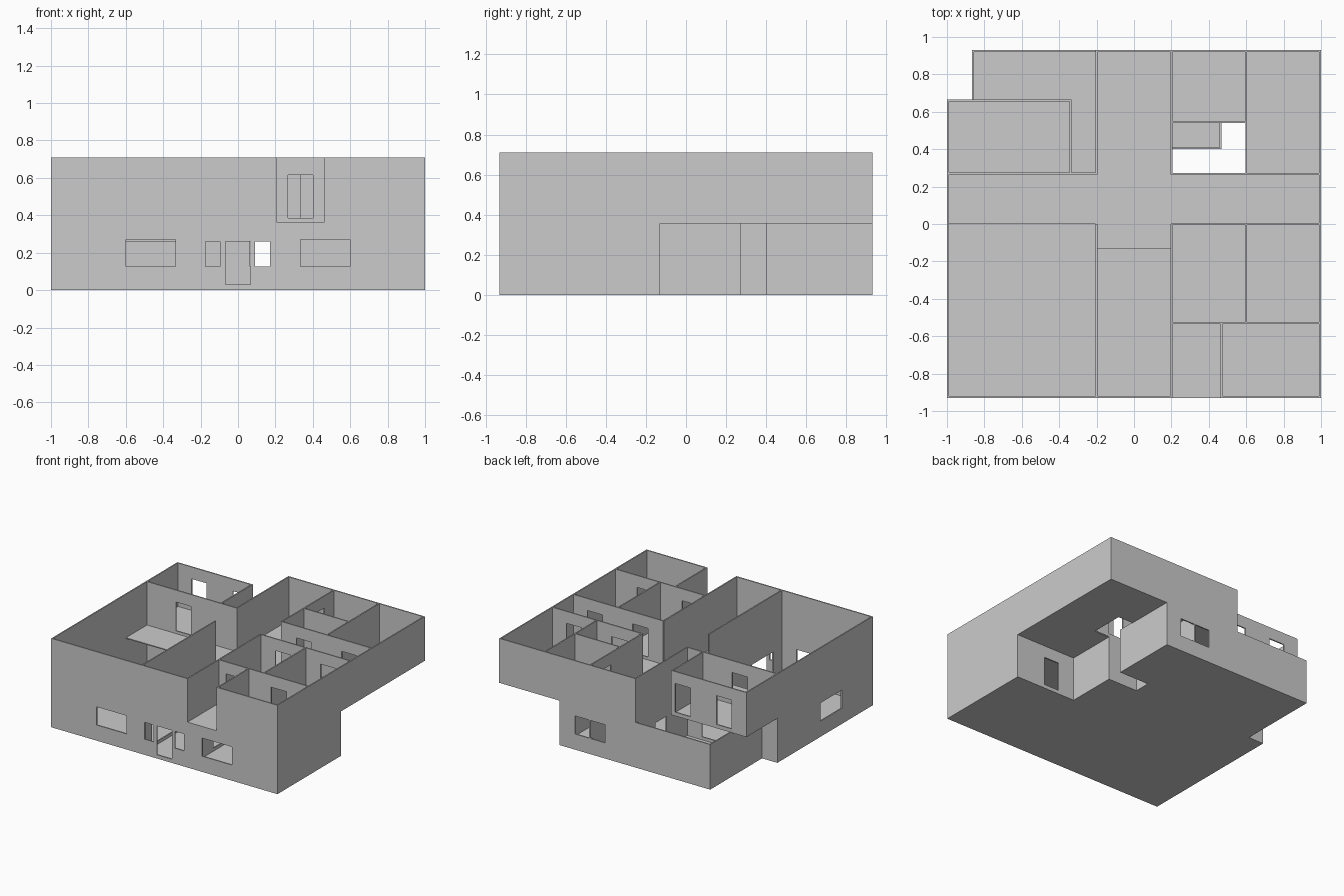
import bpy, bmesh

if "Cube" in bpy.data.objects:
    bpy.data.objects.remove(bpy.data.objects["Cube"])

T = 0.01      # wall thickness
F = 0.36      # upper floor level
H = 0.71      # wall top
X, Y = 1.0, 0.93
LO, UP, FULL = (0, F), (F, H), (0, H)


def plate(name, axis, pos, solids, holes=(), t=T):
    """Flat panel: union of rectangles (u0,u1,v0,v1) minus holes, thickness t along axis."""
    rects = list(solids) + list(holes)
    us = sorted({round(c, 4) for r in rects for c in r[:2]})
    vs = sorted({round(c, 4) for r in rects for c in r[2:]})

    def inside(i, j):
        if not (0 <= i < len(us) - 1 and 0 <= j < len(vs) - 1):
            return False
        u, v = (us[i] + us[i + 1]) / 2, (vs[j] + vs[j + 1]) / 2
        hit = lambda r: r[0] < u < r[1] and r[2] < v < r[3]
        return any(map(hit, solids)) and not any(map(hit, holes))

    bm = bmesh.new()
    cache = {}

    def vert(i, j, k):
        if (i, j, k) not in cache:
            u, v, w = us[i], vs[j], pos + k * t
            cache[i, j, k] = bm.verts.new(
                {'x': (w, u, v), 'y': (u, w, v), 'z': (u, v, w)}[axis])
        return cache[i, j, k]

    for i in range(len(us) - 1):
        for j in range(len(vs) - 1):
            if not inside(i, j):
                continue
            ring = [(i, j), (i + 1, j), (i + 1, j + 1), (i, j + 1)]
            for k in (0, 1):
                bm.faces.new([vert(a, b, k) for a, b in ring])
            for n, (di, dj) in enumerate([(0, -1), (1, 0), (0, 1), (-1, 0)]):
                if not inside(i + di, j + dj):
                    a, b = ring[n], ring[(n + 1) % 4]
                    bm.faces.new([vert(*a, 0), vert(*b, 0), vert(*b, 1), vert(*a, 1)])
    bmesh.ops.recalc_face_normals(bm, faces=bm.faces)
    me = bpy.data.meshes.new(name)
    bm.to_mesh(me)
    bm.free()
    bpy.context.collection.objects.link(bpy.data.objects.new(name, me))


def door(u, w=0.135, base=0.0):
    return (u, u + w, base + 0.03, base + 0.26)


def up_door(u):
    return door(u, base=0.355)


def window(u, w=0.267):
    return (u, u + w, 0.125, 0.27)


# Floors
plate("ground_floor", 'z', 0, [
    (-X, X, -Y, -0.13), (-X, 0.467, -0.13, 0.265), (-0.865, 0.2, 0.265, Y),
    (0.2, 0.467, 0.4, Y)], t=0.006)
plate("upper_floor", 'z', F - 0.005, [
    (-X, X, 0, 0.265), (-0.2, 0.2, -0.13, Y), (0.2, X, -Y, 0),
    (0.2, X, 0.265, Y), (-X, -0.335, 0.265, 0.665)], [(0.2, 0.6, 0.267, 0.54)], t=0.008)

# Outer walls
plate("front_wall", 'y', -Y, [(-X, X, *FULL)],
      [window(-0.6), window(0.333), door(-0.067), (-0.175, -0.095, 0.125, 0.26),
       (0.092, 0.172, 0.125, 0.26), (0.2, 0.467, F, H + 0.1)])
plate("left_wall", 'x', -X, [(-Y, 0.265, *FULL), (0.265, 0.665, *UP)], [window(-0.54)])
plate("right_wall", 'x', X - T, [(-Y, -0.13, *FULL), (-0.13, Y, *UP)])
plate("back_wall", 'y', Y - T, [(-0.865, 0.467, *LO), (-0.205, X, *UP)], [window(0.065)])

# Ground floor recessed walls
plate("porch_wall", 'y', -0.13 - T, [(0.2, X, *LO)], [door(0.61)])
plate("side_wall", 'x', 0.467 - T, [(-0.13, 0.265, *LO), (0.4, Y, *LO)])
plate("notch_wall", 'y', 0.4, [(0.2, 0.467, *LO)])
plate("rear_left_wall", 'x', -0.865, [(0.265, Y, *LO)])

# Cross walls shared by both floors
plate("hall_left_front", 'x', -0.205, [(-Y, 0, *FULL)], [door(-0.81, 0.267)])
plate("hall_left_rear", 'x', -0.205, [(0.265, Y, *FULL)], [door(0.54)])
plate("hall_right_front", 'x', 0.195, [(-Y, 0, *FULL)], [door(-0.6)])
plate("hall_right_rear", 'x', 0.195, [(0.265, Y, *FULL)], [up_door(0.667), door(0.6)])
plate("corridor_rear_left", 'y', 0.265, [(-X, -0.2, *FULL)],
      [up_door(-0.735), door(-0.6, 0.267)])
plate("corridor_rear_right", 'y', 0.262, [(0.2, X, *UP), (0.2, 0.467, *LO)],
      [up_door(0.333), up_door(0.733)])

# Upper floor room partitions
plate("corridor_front_right", 'y', -0.005, [(0.2, X, *UP)], [up_door(0.333), up_door(0.733)])
plate("front_room_wall", 'y', -0.535, [(0.2, X, *UP)], [up_door(0.667), up_door(0.267)])
plate("balcony_side", 'x', 0.462, [(-Y, -0.53, *UP)])
plate("room_divider", 'x', 0.595, [(-0.53, 0, *UP), (0.265, Y, *UP)])
plate("light_well_wall", 'y', 0.54, [(0.2, 0.6, *UP)])
plate("terrace_room_back", 'y', 0.665 - T, [(-X, -0.335, *UP)], [up_door(-0.87), up_door(-0.505)])
plate("terrace_room_side", 'x', -0.335 - T, [(0.265, 0.665, *UP)])
